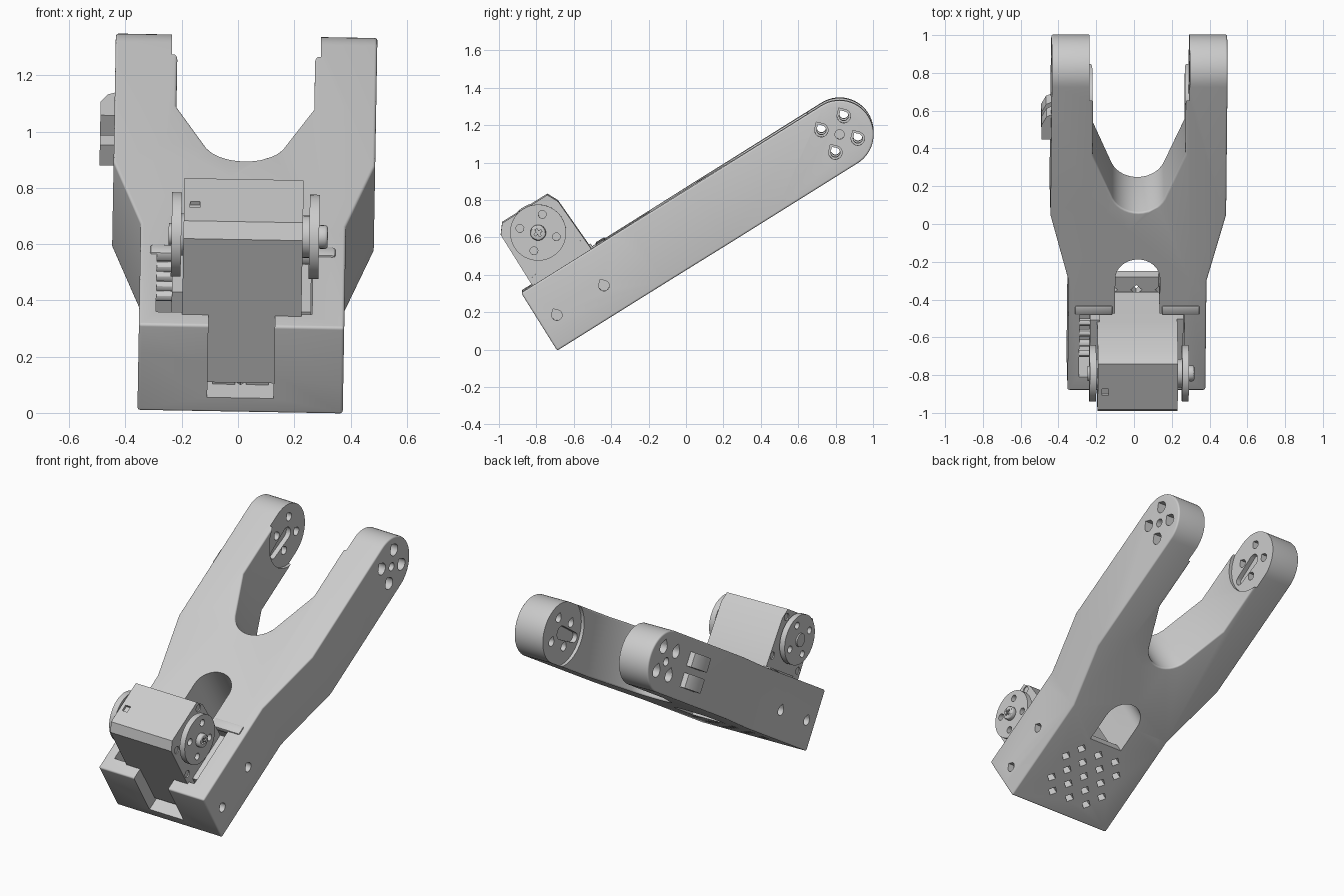
import bpy, bmesh
from math import radians, cos, sin, pi, sqrt
from mathutils import Matrix, Vector

if "Cube" in bpy.data.objects:
    bpy.data.objects.remove(bpy.data.objects["Cube"])

grey = bpy.data.materials.new("light_grey")
grey.use_nodes = True
GREY = (0.6, 0.6, 0.6, 1)
grey.diffuse_color = GREY
grey.node_tree.nodes["Principled BSDF"].inputs["Base Color"].default_value = GREY

# Local frame: x across, y along the link from its front end, z through it
TILT = (Matrix.Translation((0.01, -0.785, 0.155))
        @ Matrix.Rotation(radians(1), 4, 'Y') @ Matrix.Rotation(radians(32), 4, 'X'))
TIP, HALF = 1.894, 0.182
HORN = (0.247, 0.406)


def prism(name, pts, axis, lo, hi):
    """Extrude a profile: (y, z) points along x, or (x, y) points along z."""
    bm = bmesh.new()
    place = (lambda p, d: (d, p[0], p[1])) if axis == 'x' else (lambda p, d: (p[0], p[1], d))
    face = bm.faces.new([bm.verts.new(place(p, lo)) for p in pts])
    top = bmesh.ops.extrude_face_region(bm, geom=[face])["geom"]
    step = Vector(place((0, 0), hi - lo))
    bmesh.ops.translate(bm, vec=step, verts=[v for v in top if isinstance(v, bmesh.types.BMVert)])
    bmesh.ops.recalc_face_normals(bm, faces=bm.faces)
    mesh = bpy.data.meshes.new(name)
    bm.to_mesh(mesh)
    bm.free()
    mesh.materials.append(grey)
    ob = bpy.data.objects.new(name, mesh)
    bpy.context.collection.objects.link(ob)
    return ob


def arc(cx, cy, r, a0, a1, n=16):
    return [(cx + r * cos(radians(a0 + (a1 - a0) * i / n)),
             cy + r * sin(radians(a0 + (a1 - a0) * i / n))) for i in range(n + 1)]


def disc(name, y, z, r, lo, hi, n=32):
    return prism(name, arc(y, z, r, 0, 360, n)[:-1], 'x', lo, hi)


def box(name, x0, x1, y0, y1, z0, z1):
    return prism(name, [(x0, y0), (x1, y0), (x1, y1), (x0, y1)], 'z', z0, z1)


def teardrop(y, z, r, lo, hi):
    pts = arc(y, z, r, -225, 45) + [(y, z + r * sqrt(2))]
    return prism("hole_cutter", pts, 'x', lo, hi)


def activate(ob):
    bpy.ops.object.select_all(action='DESELECT')
    ob.select_set(True)
    bpy.context.view_layer.objects.active = ob


def apply_mod(ob, kind, **settings):
    mod = ob.modifiers.new(kind.lower(), kind)
    for key, value in settings.items():
        setattr(mod, key, value)
    activate(ob)
    bpy.ops.object.modifier_apply(modifier=mod.name)


def boolean(ob, cutter, operation='DIFFERENCE'):
    cutter.hide_render = True
    apply_mod(ob, 'BOOLEAN', object=cutter, operation=operation, solver='EXACT')
    bpy.data.objects.remove(cutter)


def bevel(ob, width, segments=1, limit=35):
    apply_mod(ob, 'BEVEL', width=width, segments=segments, limit_method='ANGLE',
              angle_limit=radians(limit))


# Forked link: plan outline trimmed by the round-ended side outline
outer = [(0.365, 0), (0.365, 0.68), (0.465, 1.09), (0.465, 2.2), (0.245, 2.2), (0.245, 1.47)]
crotch = arc(0, 1.26, 0.15, -25, -155, 14)
plan = outer + crotch + [(-x, y) for x, y in reversed(outer)]
link = prism("forked_link", plan, 'z', -HALF, HALF)
side = [(0, -HALF)] + arc(TIP, 0, HALF, -90, 90, 28) + [(0, HALF)]
boolean(link, prism("side_cutter", side, 'x', -1, 1), 'INTERSECT')
bevel(link, 0.05, 5)

# Motor bay, front notch and round-ended window
boolean(link, box("bay_cutter", -0.305, 0.25, 0.085, 0.48, -0.12, 0.5))
boolean(link, box("notch_cutter", -0.118, 0.118, -0.2, 0.3, -0.12, 0.5))
window = [(-0.118, 0.52), (0.118, 0.52)] + arc(0, 0.70, 0.118, 0, 180)
boolean(link, prism("window_cutter", window, 'z', -0.5, 0.5))
boolean(link, box("bay_back_cutter", -0.118, 0.118, 0.4, 0.6, -0.12, 0.5))

# Fork tips: round horn seats, arm slots and screw holes
boolean(link, disc("seat_cutter", TIP, 0, 0.2, -0.265, 0.265, 48))
slot = arc(TIP, 0, 0.04, -90, 90) + arc(TIP - 0.15, 0, 0.03, 90, 270)
boolean(link, prism("slot_cutter", slot, 'x', -0.295, 0.295))
for k in range(4):
    a = pi / 4 + k * pi / 2
    y, z = TIP + 0.1 * cos(a), 0.1 * sin(a)
    boolean(link, teardrop(y, z, 0.025, -0.6, 0.6))
    for sgn in (-1, 1):
        boolean(link, teardrop(y, z, 0.036, *sorted((sgn * 0.4, sgn * 0.6))))
for sgn in (-1, 1):
    lo, hi = sorted((sgn * 0.4, sgn * 0.6))
    boolean(link, disc("centre_cutter", TIP, 0, 0.025, lo, hi))
    # Side screw holes near the motor
    for y in (0.099, 0.396):
        lo, hi = sorted((sgn * 0.325, sgn * 0.6))
        boolean(link, teardrop(y, -0.02, 0.028, lo, hi))

# Diamond vents through the floor
d = 0.03
for row in range(5):
    count = 3 + row % 2
    for i in range(count):
        x, y = (i - (count - 1) / 2) * 0.13, 0.12 + row * 0.08
        diamond = [(x - d, y), (x, y - d), (x + d, y), (x, y + d)]
        boolean(link, prism("vent_cutter", diamond, 'z', -0.5, -0.1))

# Raised lip where the top cover meets the bay
for sgn in (-1, 1):
    x0, x1 = sorted((sgn * 0.13, sgn * 0.33))
    lip = box("cover_lip", x0, x1, 0.47, 0.53, 0.15, 0.19)
    bevel(lip, 0.01, 2)

# Cable clips on the right arm
for name, sgn in (("upper_cable_clip", 1), ("lower_cable_clip", -1)):
    z0, z1 = sorted((sgn * 0.02, sgn * 0.105))
    pts = [(-0.45, 1.52), (-0.45, 1.68), (-0.49, 1.66), (-0.515, 1.61), (-0.515, 1.52)]
    prism(name, pts, 'z', z0, z1)

# Motor case
case = [(0.07, -0.1), (0.44, -0.1), (0.44, 0.2), (0.425, 0.49), (0.395, 0.55),
        (0.11, 0.55), (0.07, 0.50)]
motor = prism("motor_case", case, 'x', -0.212, 0.212)
for sgn in (-1, 1):
    lo, hi = sorted((sgn * 0.205, sgn * 0.3))
    for y, z in ((0.11, 0.46), (0.385, 0.505), (0.41, 0.27), (0.1, 0.24)):
        boolean(motor, disc("case_screw_cutter", y, z, 0.022, lo, hi, 16))
boolean(motor, box("port_cutter", -0.19, -0.155, 0.2, 0.24, 0.535, 0.6))
for x in (-0.06, 0.06):
    prism("motor_foot", [(x - 0.04, 0.09), (x + 0.04, 0.09), (x, 0.13)], 'z', -0.12, -0.09)

# Motor horns with hubs, four holes and a centre screw
for side_name, sgn, start in (("left", 1, 0.235), ("right", -1, 0.22)):
    def span(a, b):
        return sorted((sgn * a, sgn * b))
    horn = disc(side_name + "_horn", *HORN, 0.15, *span(start, start + 0.035), 48)
    for k in range(4):
        a = pi / 4 + k * pi / 2
        boolean(horn, disc("horn_cutter", HORN[0] + 0.1 * cos(a), HORN[1] + 0.1 * sin(a),
                           0.021, -0.6, 0.6, 16))
    disc(side_name + "_hub", *HORN, 0.075, *span(0.2, start + 0.01))
    if sgn > 0:
        screw = disc("horn_screw", *HORN, 0.042, *span(start + 0.03, start + 0.066), 24)
        bevel(screw, 0.01, 3)
        for w, h in ((0.022, 0.006), (0.006, 0.022)):
            boolean(screw, box("cross_cutter", 0.285, 0.4, HORN[0] - w, HORN[0] + w,
                               HORN[1] - h, HORN[1] + h))
    else:
        disc("bearing_cap", *HORN, 0.04, *span(start + 0.03, start + 0.045), 24)

# Cable connector pins and the bracket opposite
box("connector_block", -0.25, -0.2, 0.19, 0.45, 0.05, 0.2)
for i in range(4):
    disc("connector_pin", 0.22 + i * 0.065, 0.165, 0.019, -0.305, -0.21, 12)
box("motor_bracket", 0.2, 0.245, 0.12, 0.44, 0.02, 0.17)

# Shade, then tilt everything into place
for ob in list(bpy.context.collection.objects):
    if ob.type == 'MESH':
        activate(ob)
        bpy.ops.object.shade_smooth_by_angle(angle=radians(30))
        ob.matrix_world = TILT
